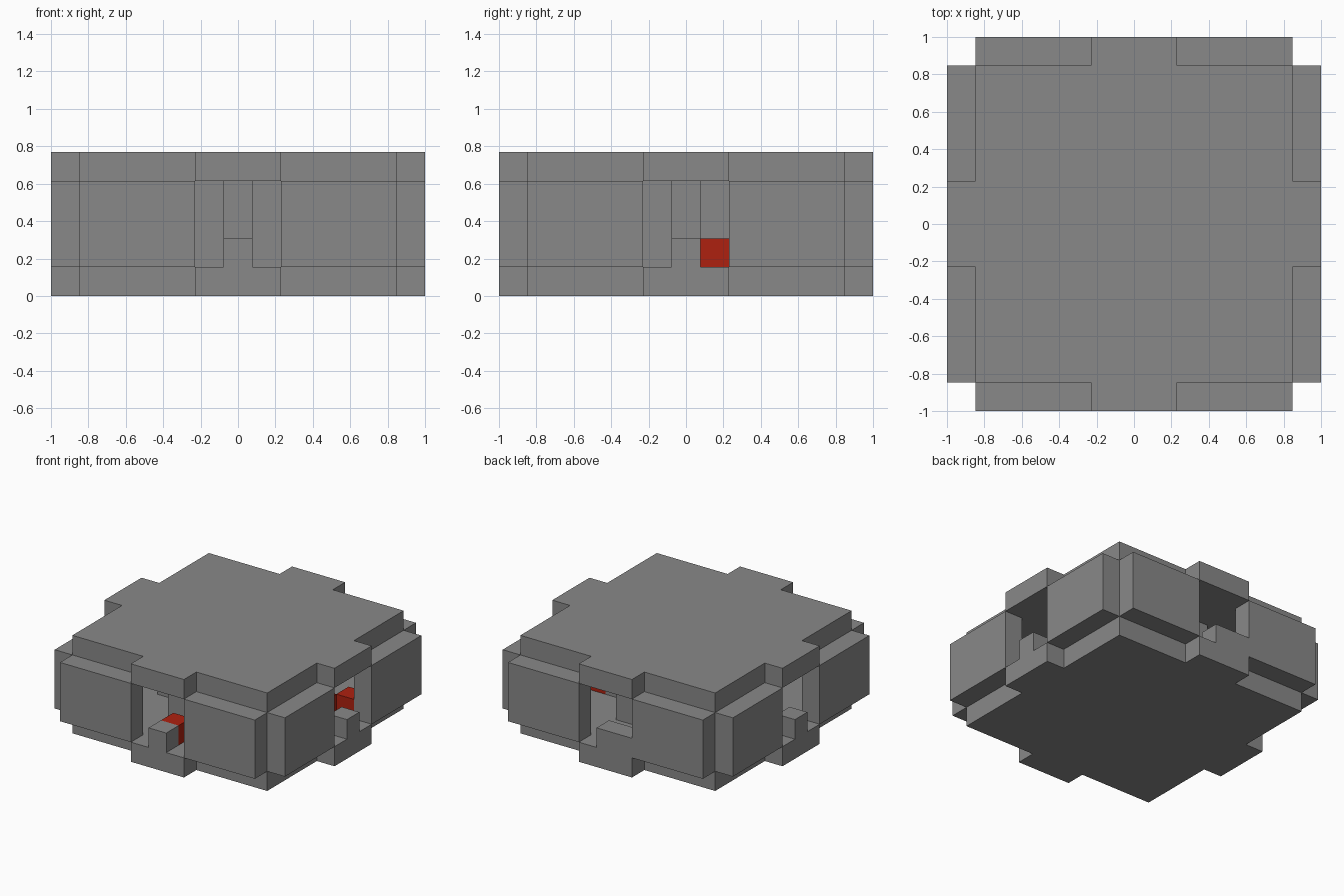
import bpy, bmesh

cube = bpy.data.objects.get("Cube")
if cube:
    bpy.data.objects.remove(cube, do_unlink=True)

U = 1 / 13  # half a block


def material(name, colour):
    mat = bpy.data.materials.new(name)
    mat.use_nodes = True
    mat.diffuse_color = colour
    mat.node_tree.nodes["Principled BSDF"].inputs["Base Color"].default_value = colour
    return mat


STONE = material("stone grey", (0.25, 0.25, 0.25, 1))
RED = material("red", (0.42, 0.015, 0.005, 1))


def prism(name, outline, low, high, mat=STONE):
    """Extrude a flat outline between two heights."""
    bm = bmesh.new()
    base = bm.faces.new([bm.verts.new((x * U, y * U, low * U)) for x, y in outline])
    top = bmesh.ops.extrude_face_region(bm, geom=[base])["geom"]
    moved = [v for v in top if isinstance(v, bmesh.types.BMVert)]
    bmesh.ops.translate(bm, verts=moved, vec=(0, 0, (high - low) * U))
    bmesh.ops.recalc_face_normals(bm, faces=bm.faces)
    mesh = bpy.data.meshes.new(name)
    bm.to_mesh(mesh)
    bm.free()
    mesh.materials.append(mat)
    obj = bpy.data.objects.new(name, mesh)
    bpy.context.collection.objects.link(obj)
    return obj


def rect(x0, x1, y0, y1):
    return [(x0, y0), (x1, y0), (x1, y1), (x0, y1)]


def turn(points, quarters):
    for _ in range(quarters):
        points = [(-y, x) for x, y in points]
    return points


def four_sided(points):
    return [p for q in range(4) for p in turn(points, q)]


# Floor and roof slabs with a tab on every side
slab = four_sided([(13, -3), (13, 3), (11, 3), (11, 11), (3, 11)])
prism("floor_slab", slab, 0, 2)
prism("roof_slab", slab, 8, 10)

# Two wall panels and a low doorstep on every side
for q, side in enumerate(("left", "back", "right", "front")):
    for a, b in ((3, 11), (-11, -3)):
        prism(f"{side}_wall", turn(rect(11, 13, a, b), q), 2, 8)
    reach = 3 if side == "back" else 1
    prism(f"{side}_doorstep", turn(rect(11, 13, -1, reach), q), 2, 4)

# Cross-shaped core with a slot in the end of each arm
core = four_sided([(7, -3), (7, -1), (5, -1), (5, 1), (7, 1), (7, 3), (3, 3)])
prism("inner_core", core, 2, 8)

# Red blocks on the floor
for x, y in ((0, -10), (10, 4), (8, 2)):
    prism("red_block", rect(x - 1, x + 1, y - 1, y + 1), 2, 4, RED)
